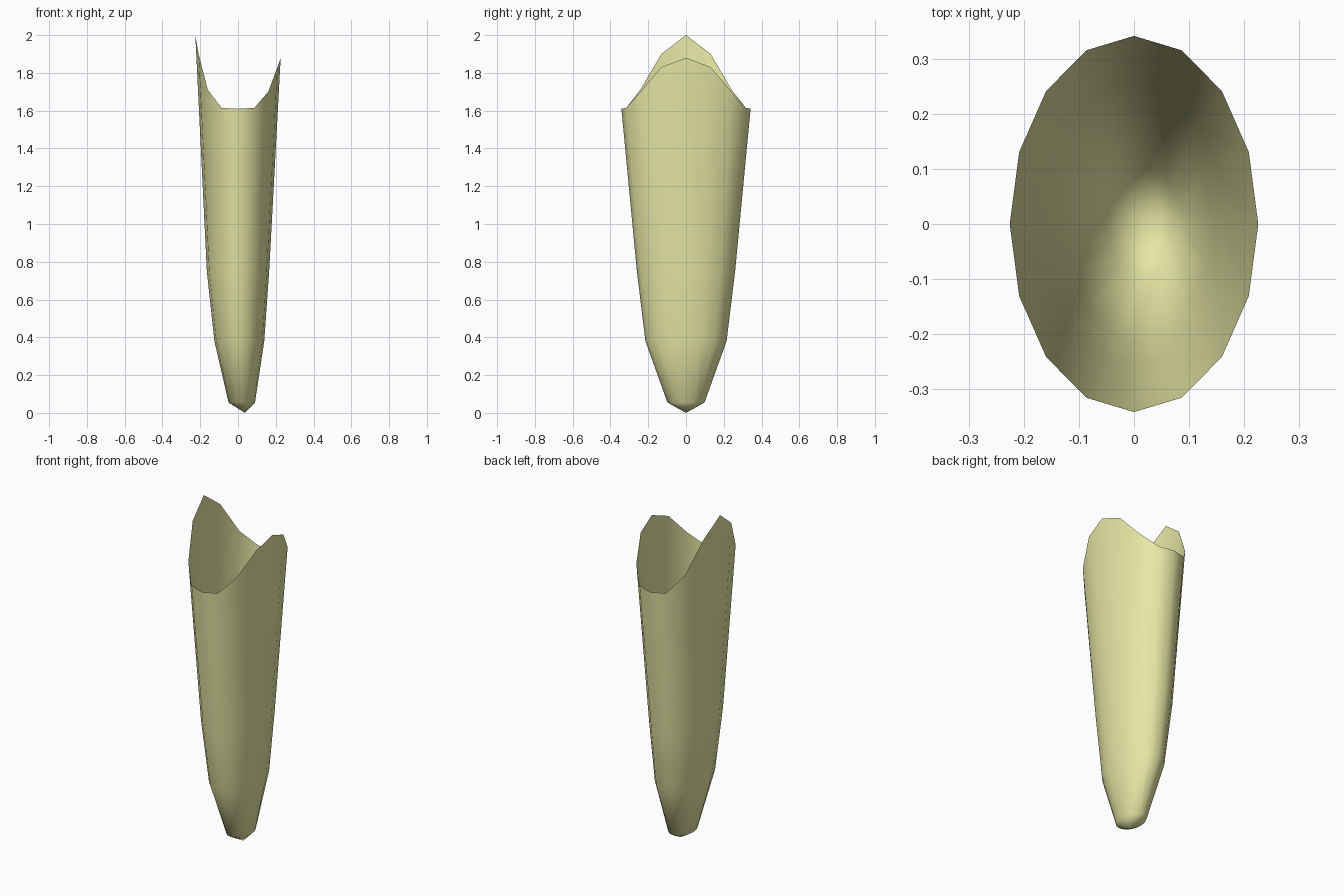
import bpy, bmesh
from math import cos, sin, pi

if "Cube" in bpy.data.objects:
    bpy.data.objects.remove(bpy.data.objects["Cube"])

N = 16
# rings of the body: x centre, x radius, y radius, z
RINGS = [(0.02, 0.07, 0.098, 0.055),
         (0.007, 0.132, 0.215, 0.38),
         (0.0, 0.165, 0.26, 0.75)]
# scalloped rim heights from the middle of the front to each side tip
RIGHT_RIM = [1.61, 1.615, 1.70, 1.83, 1.88]
LEFT_RIM = [1.61, 1.615, 1.71, 1.90, 2.00]


def rim_height(i):
    step = i % 8
    from_side = min(step, 8 - step)
    table = RIGHT_RIM if (i <= 4 or i >= 12) else LEFT_RIM
    return table[4 - from_side]


bm = bmesh.new()
tip = bm.verts.new((0.037, 0, 0))
angles = [2 * pi * i / N for i in range(N)]
rows = [[bm.verts.new((cx + rx * cos(a), ry * sin(a), z)) for a in angles]
        for cx, rx, ry, z in RINGS]
rows.append([bm.verts.new((0.226 * cos(a), 0.342 * sin(a), rim_height(i)))
             for i, a in enumerate(angles)])

# closed tip and open tapering wall
for i in range(N):
    j = (i + 1) % N
    bm.faces.new((tip, rows[0][j], rows[0][i]))
    for lo, hi in zip(rows, rows[1:]):
        bm.faces.new((lo[i], lo[j], hi[i]))
        bm.faces.new((lo[j], hi[j], hi[i]))
for f in bm.faces:
    f.smooth = True

mesh = bpy.data.meshes.new("tapered_sheath")
bm.to_mesh(mesh)
bm.free()
sheath = bpy.data.objects.new("tapered_sheath", mesh)
bpy.context.collection.objects.link(sheath)

# pale yellow
mat = bpy.data.materials.new("pale_yellow")
mat.diffuse_color = (0.80, 0.80, 0.38, 1)
mat.use_nodes = True
mat.node_tree.nodes["Principled BSDF"].inputs["Base Color"].default_value = mat.diffuse_color
mesh.materials.append(mat)
